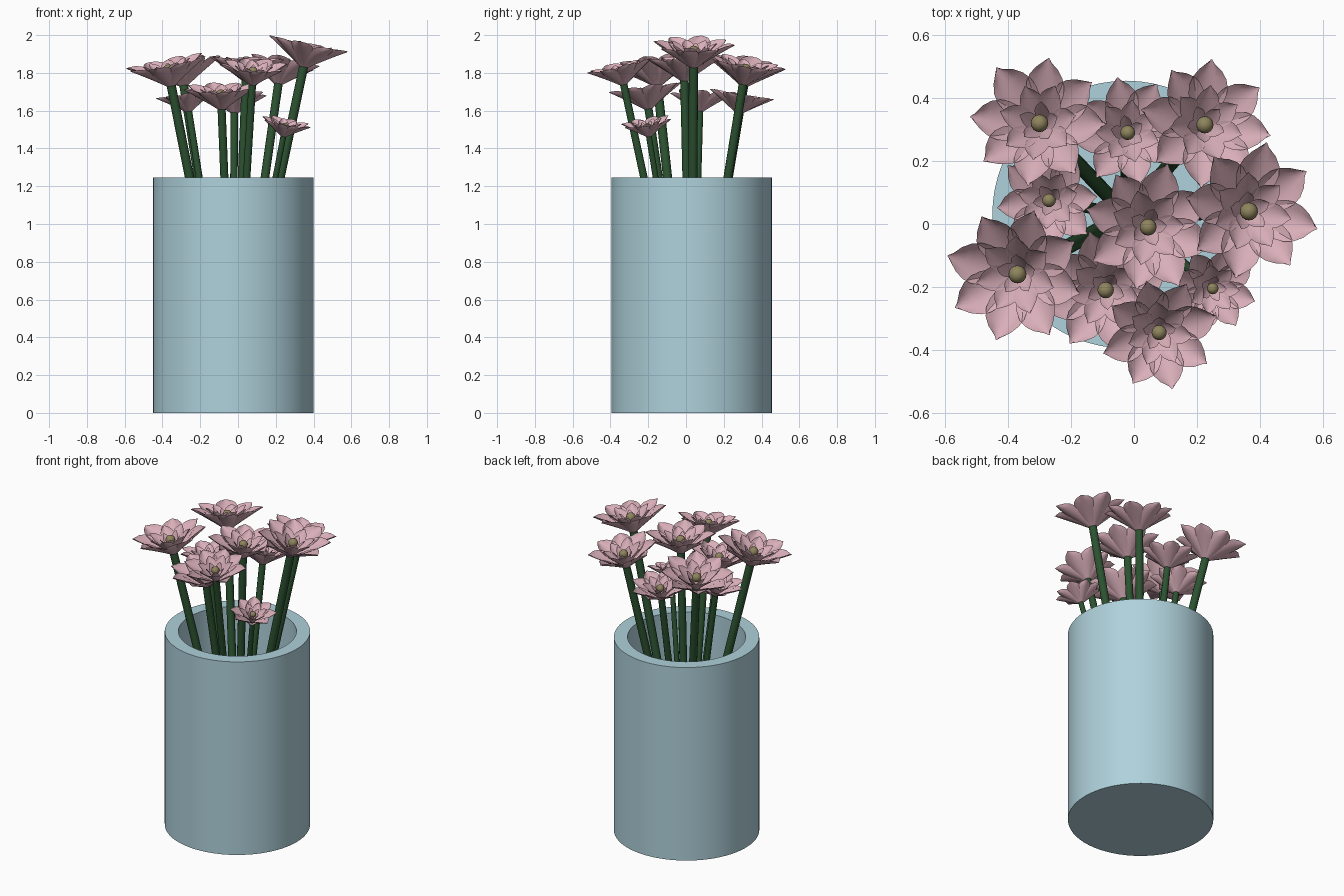
import bpy, bmesh, math, random
from mathutils import Vector, Matrix

random.seed(4)
if "Cube" in bpy.data.objects:
    bpy.data.objects.remove(bpy.data.objects["Cube"])


def material(name, rgb):
    m = bpy.data.materials.new(name)
    m.use_nodes = True
    m.diffuse_color = (*rgb, 1)
    m.node_tree.nodes["Principled BSDF"].inputs["Base Color"].default_value = (*rgb, 1)
    return m


BLUE = material("pale_blue", (0.43, 0.64, 0.71))
PINK = material("soft_pink", (0.70, 0.43, 0.49))
GREEN = material("stem_green", (0.025, 0.085, 0.03))
OLIVE = material("olive_yellow", (0.27, 0.23, 0.11))


def finish(name, bm, mat, angle=40):
    mesh = bpy.data.meshes.new(name)
    bm.to_mesh(mesh)
    bm.free()
    mesh.materials.append(mat)
    obj = bpy.data.objects.new(name, mesh)
    bpy.context.collection.objects.link(obj)
    bpy.ops.object.select_all(action='DESELECT')
    obj.select_set(True)
    bpy.context.view_layer.objects.active = obj
    bpy.ops.object.shade_smooth_by_angle(angle=math.radians(angle))
    return obj


ROOT = Vector((-0.025, 0.03, 0.08))


# Vase: wall and floor profile spun round the axis
def build_vase():
    profile = [(0, 0), (0.425, 0), (0.425, 1.245), (0.345, 1.245), (0.345, 0.08), (0, 0.08)]
    bm = bmesh.new()
    verts = [bm.verts.new((r, 0, z)) for r, z in profile]
    edges = [bm.edges.new(pair) for pair in zip(verts, verts[1:])]
    bmesh.ops.spin(bm, geom=verts + edges, cent=(0, 0, 0), axis=(0, 0, 1),
                   angle=math.tau, steps=64, use_duplicate=False)
    bmesh.ops.remove_doubles(bm, verts=bm.verts[:], dist=0.0001)
    bmesh.ops.recalc_face_normals(bm, faces=bm.faces[:])
    finish("vase", bm, BLUE, 30).location = (ROOT.x, ROOT.y, 0)


# One cupped petal, leaning outwards from the flower base
def add_petal(bm, turn, length, height, width, cup, rows=8, cols=6):
    spin = Matrix.Rotation(turn, 3, 'Z')
    grid = []
    for i in range(rows + 1):
        t = i / rows
        half = width / 2 * (math.sin(math.pi * t ** 1.25) ** 0.7 if 0 < i < rows else 0.1)
        row = []
        for j in range(cols + 1):
            s = 2 * j / cols - 1
            lift = cup * half * s * s
            reach = length * (t - 0.05 * s * s * t)
            row.append(bm.verts.new(spin @ Vector((half * s, reach, height * t ** 0.9 + lift))))
        grid.append(row)
    for low, high in zip(grid, grid[1:]):
        for j in range(cols):
            bm.faces.new((low[j], low[j + 1], high[j + 1], high[j]))


# Rings of petals: count, length, height, width, cup (relative to flower radius)
RINGS = [(8, 1.0, 0.66, 0.60, 0.45), (7, 0.58, 0.66, 0.36, 0.40), (5, 0.30, 0.60, 0.22, 0.35)]


def build_flower(number, x, y, z, radius):
    base_height = 0.48 * radius
    centre = Vector((x, y, z + base_height))
    axis = (centre - ROOT).normalized()
    base = centre - axis * base_height
    frame = Matrix.Translation(base) @ axis.to_track_quat('Z', 'Y').to_matrix().to_4x4()

    bm = bmesh.new()
    start = random.uniform(0, math.tau)
    for k, (count, length, height, width, cup) in enumerate(RINGS):
        for i in range(count):
            turn = start + k * 0.4 + math.tau * i / count + random.uniform(-0.06, 0.06)
            size = radius * random.uniform(0.96, 1.03)
            add_petal(bm, turn, length * size, height * size, width * size, cup)
    finish(f"petals_{number}", bm, PINK, 60).matrix_world = frame

    # Round flower centre
    bm = bmesh.new()
    bmesh.ops.create_uvsphere(bm, u_segments=16, v_segments=10, radius=0.13 * radius)
    finish(f"flower_centre_{number}", bm, OLIVE, 60).location = centre

    # Straight stem down to the vase floor
    bm = bmesh.new()
    length = (base - ROOT).length + 0.1 * radius
    bmesh.ops.create_cone(bm, cap_ends=True, segments=12, radius1=0.11 * radius,
                          radius2=0.11 * radius, depth=length,
                          matrix=Matrix.Translation((0, 0, 0.1 * radius - length / 2)))
    finish(f"stem_{number}", bm, GREEN, 50).matrix_world = frame


build_vase()

# Flower centre x, y, base height and radius
FLOWERS = [
    (-0.30, 0.32, 1.71, 0.215), (-0.02, 0.29, 1.57, 0.18), (0.225, 0.315, 1.72, 0.21),
    (-0.27, 0.075, 1.58, 0.165), (0.045, -0.01, 1.74, 0.205), (0.365, 0.04, 1.81, 0.22),
    (-0.37, -0.16, 1.71, 0.22), (-0.09, -0.21, 1.59, 0.20), (0.08, -0.345, 1.72, 0.185),
    (0.25, -0.205, 1.45, 0.14),
]
for number, flower in enumerate(FLOWERS, 1):
    build_flower(number, *flower)
